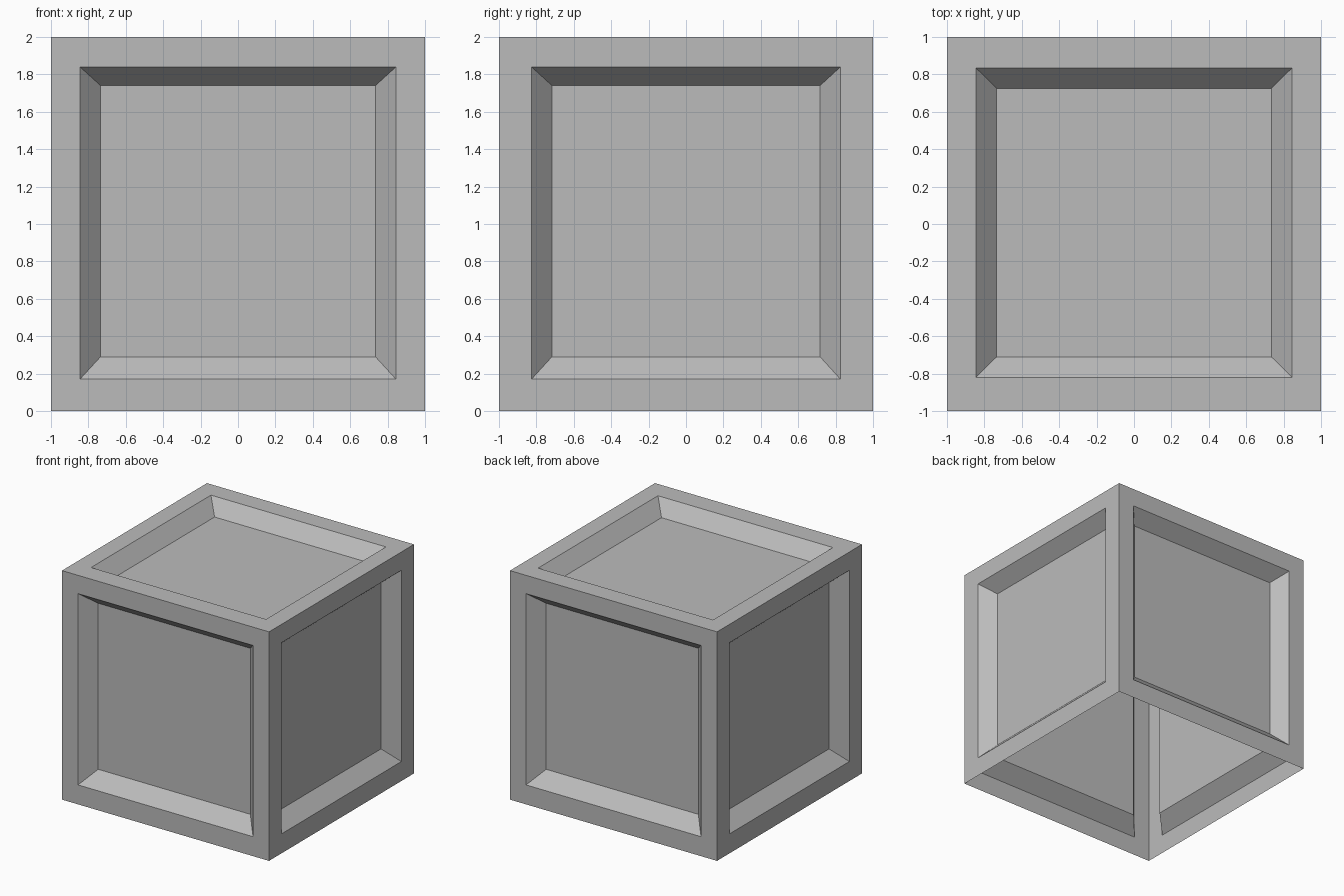
import bpy
import bmesh
from mathutils import Matrix, Vector

if "Cube" in bpy.data.objects:
    bpy.data.objects.remove(bpy.data.objects["Cube"], do_unlink=True)

DEPTH = 0.12

grey = bpy.data.materials.new("mid_grey")
grey.use_nodes = True
colour = (0.5, 0.5, 0.5, 1.0)
grey.diffuse_color = colour
grey.node_tree.nodes["Principled BSDF"].inputs["Base Color"].default_value = colour


def rectangle(left, right, low, high, depth):
    return [(left, depth, low), (right, depth, low),
            (right, depth, high), (left, depth, high)]


def add_panel(bm, half_outer, outer_z, half_inner, inner_z, matrix):
    """Flat frame with sloped sides leading to a sunken panel, facing -y."""
    loops = [rectangle(-1, 1, -1, 1, -1),
             rectangle(-half_outer, half_outer, *outer_z, -1),
             rectangle(-half_inner, half_inner, *inner_z, -1 + DEPTH)]
    rings = [[bm.verts.new(matrix @ Vector(p)) for p in loop] for loop in loops]
    for a, b in zip(rings, rings[1:]):
        for i in range(4):
            j = (i + 1) % 4
            bm.faces.new((a[i], a[j], b[j], b[i]))
    bm.faces.new(rings[-1])


bm = bmesh.new()
lift = Matrix.Translation((0, 0, 1))

# Four walls, the side pair slightly narrower
for turn in range(4):
    outer, inner = ((0.845, 0.735), (0.826, 0.717))[turn % 2]
    spin = Matrix.Rotation(turn * 1.5707963, 4, 'Z')
    add_panel(bm, outer, (-0.83, 0.84), inner, (-0.71, 0.74), lift @ spin)

# Top panel; the underside stays open
tip = Matrix.Rotation(-1.5707963, 4, 'X')
add_panel(bm, 0.845, (-0.82, 0.834), 0.734, (-0.71, 0.725), lift @ tip)

bmesh.ops.remove_doubles(bm, verts=bm.verts, dist=0.0005)
mesh = bpy.data.meshes.new("panelled_box")
bm.to_mesh(mesh)
bm.free()
mesh.materials.append(grey)
box = bpy.data.objects.new("panelled_box", mesh)
bpy.context.collection.objects.link(box)
